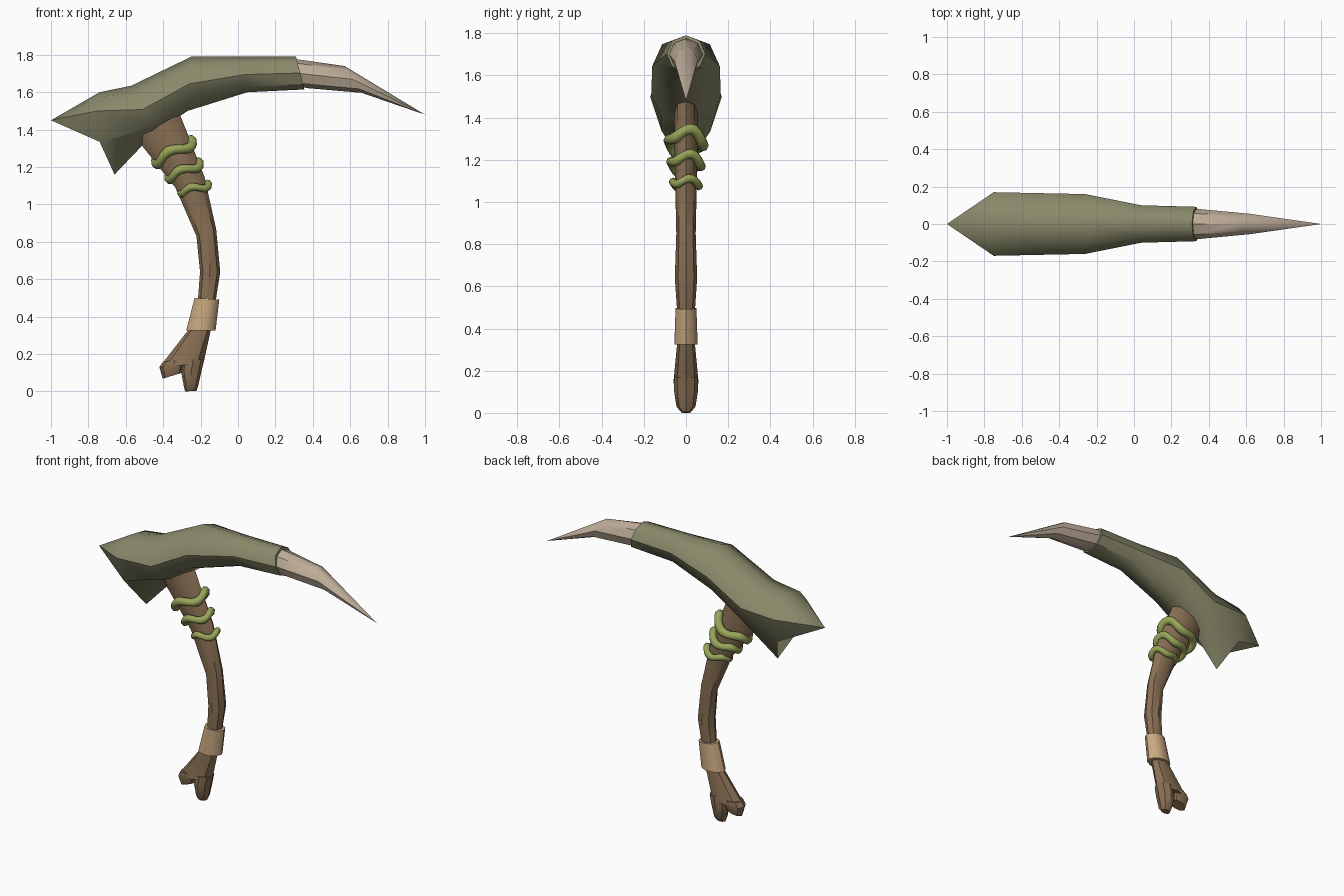
import bpy, bmesh, math
from mathutils import Vector

if "Cube" in bpy.data.objects:
    bpy.data.objects.remove(bpy.data.objects["Cube"])


def material(name, rgb):
    m = bpy.data.materials.new(name)
    m.diffuse_color = (*rgb, 1)
    m.use_nodes = True
    m.node_tree.nodes["Principled BSDF"].inputs["Base Color"].default_value = m.diffuse_color
    return m


HIDE = material("olive_hide", (0.25, 0.25, 0.145))
HORN = material("pale_horn", (0.52, 0.42, 0.32))
WOOD = material("brown_wood", (0.25, 0.16, 0.088))
WRAP = material("tan_wrap", (0.58, 0.39, 0.22))
VINE = material("green_vine", (0.31, 0.37, 0.10))


def finish(bm, name, mat, angle=40):
    bmesh.ops.recalc_face_normals(bm, faces=bm.faces)
    me = bpy.data.meshes.new(name)
    bm.to_mesh(me)
    bm.free()
    me.materials.append(mat)
    ob = bpy.data.objects.new(name, me)
    bpy.context.collection.objects.link(ob)
    bpy.ops.object.select_all(action='DESELECT')
    ob.select_set(True)
    bpy.context.view_layer.objects.active = ob
    bpy.ops.object.shade_smooth_by_angle(angle=math.radians(angle))
    return ob


def oval(x1, z1, x2, z2, w, n):
    """Oval section: two opposite points in the xz plane and a half width in y."""
    a, b = Vector((x1, 0, z1)), Vector((x2, 0, z2))
    mid, half = (a + b) / 2, (a - b) / 2
    pts = []
    for i in range(n):
        t = 2 * math.pi * i / n
        pts.append(mid + half * math.cos(t) + Vector((0, w * math.sin(t), 0)))
    return pts


def bridge(bm, rings):
    n = len(rings[0])
    for a, b in zip(rings, rings[1:]):
        for i in range(n):
            j = (i + 1) % n
            bm.faces.new((a[i], a[j], b[j], b[i]))


def loft(name, mat, sections, n=8, tip=None, angle=40):
    bm = bmesh.new()
    rings = [[bm.verts.new(p) for p in oval(*s, n)] for s in sections]
    bridge(bm, rings)
    bm.faces.new(rings[0])
    if tip:
        v = bm.verts.new(tip)
        for i in range(n):
            bm.faces.new((rings[-1][i], rings[-1][(i + 1) % n], v))
    else:
        bm.faces.new(rings[-1])
    return finish(bm, name, mat, angle)


# Head: lofted sleeve, flared at the back into a point, a lower spike and a hollow mouth
bm = bmesh.new()
sections = [(0.31, 1.79, 0.355, 1.615, 0.092), (0.03, 1.79, 0.05, 1.60, 0.10),
            (-0.25, 1.79, -0.27, 1.50, 0.16), (-0.57, 1.635, -0.45, 1.38, 0.165)]
rings = [[bm.verts.new(p) for p in oval(*s, 8)] for s in sections]
half_rim = [(-0.745, 0.11, 1.575), (-0.75, 0.17, 1.50), (-0.74, 0.115, 1.335)]
rim_pts = ([(-0.74, 0, 1.60)] + half_rim + [(-0.66, 0, 1.16)]
           + [(x, -y, z) for x, y, z in reversed(half_rim)])
rim = [bm.verts.new(p) for p in rim_pts]
bridge(bm, rings + [rim])
bm.faces.new(rings[0])
point = bm.verts.new((-1, 0, 1.45))
throat = bm.verts.new((-0.62, 0, 1.40))
for i in (0, 1, 2, 5, 6, 7):
    bm.faces.new((rim[i], rim[(i + 1) % 8], point))
loop = [point, rim[3], rim[4], rim[5]]
for i in range(4):
    bm.faces.new((loop[i], loop[(i + 1) % 4], throat))
finish(bm, "head", HIDE, 45)

# Horn blade at the front of the head
loft("horn_blade", HORN, [(0.28, 1.775, 0.33, 1.63, 0.08),
                          (0.325, 1.775, 0.37, 1.622, 0.08),
                          (0.57, 1.74, 0.66, 1.597, 0.055)], tip=(1, 0, 1.48))

# Curved handle and its split foot
loft("handle", WOOD, [(-0.55, 1.40, -0.33, 1.52, 0.055),
                      (-0.51, 1.31, -0.30, 1.455, 0.056),
                      (-0.335, 1.09, -0.18, 1.15, 0.052),
                      (-0.222, 0.83, -0.117, 0.87, 0.046),
                      (-0.203, 0.64, -0.095, 0.64, 0.053),
                      (-0.215, 0.48, -0.12, 0.48, 0.042),
                      (-0.265, 0.33, -0.145, 0.33, 0.042),
                      (-0.42, 0.13, -0.185, 0.15, 0.06)])
loft("foot_left", WOOD, [(-0.40, 0.16, -0.28, 0.17, 0.055),
                         (-0.42, 0.13, -0.29, 0.13, 0.058),
                         (-0.403, 0.068, -0.30, 0.10, 0.04)])
loft("foot_right", WOOD, [(-0.30, 0.17, -0.18, 0.17, 0.055),
                          (-0.305, 0.11, -0.195, 0.11, 0.058),
                          (-0.29, 0.03, -0.213, 0.03, 0.045),
                          (-0.283, 0.0, -0.222, 0.004, 0.022)])

# Wrap around the grip
loft("grip_wrap", WRAP, [(-0.232, 0.50, -0.10, 0.492, 0.052),
                         (-0.277, 0.325, -0.12, 0.325, 0.058)], n=10)


# Vine coils: wavy closed tubes lying across the handle
def vine(name, cx, cz, slope, rx, ry, tube, wave, n=28, m=8):
    across = Vector((math.cos(slope), 0, math.sin(slope)))
    axis = Vector((-math.sin(slope), 0, math.cos(slope)))
    side = Vector((0, 1, 0))
    bm = bmesh.new()
    rings = []
    for i in range(n):
        t = 2 * math.pi * i / n
        out = (across * math.cos(t) * ry + side * math.sin(t) * rx).normalized()
        c = (Vector((cx, 0, cz)) + across * rx * math.cos(t) + side * ry * math.sin(t)
             + axis * wave * math.sin(3 * t + 0.6))
        rings.append([bm.verts.new(c + tube * (out * math.cos(a) + axis * math.sin(a)))
                      for a in (2 * math.pi * k / m for k in range(m))])
    bridge(bm, rings + [rings[0]])
    finish(bm, name, VINE, 60)


vine("vine_top", -0.342, 1.28, 0.48, 0.112, 0.080, 0.027, 0.018)
vine("vine_middle", -0.288, 1.18, 0.40, 0.092, 0.070, 0.024, 0.015)
vine("vine_bottom", -0.232, 1.085, 0.22, 0.076, 0.060, 0.021, 0.012)
